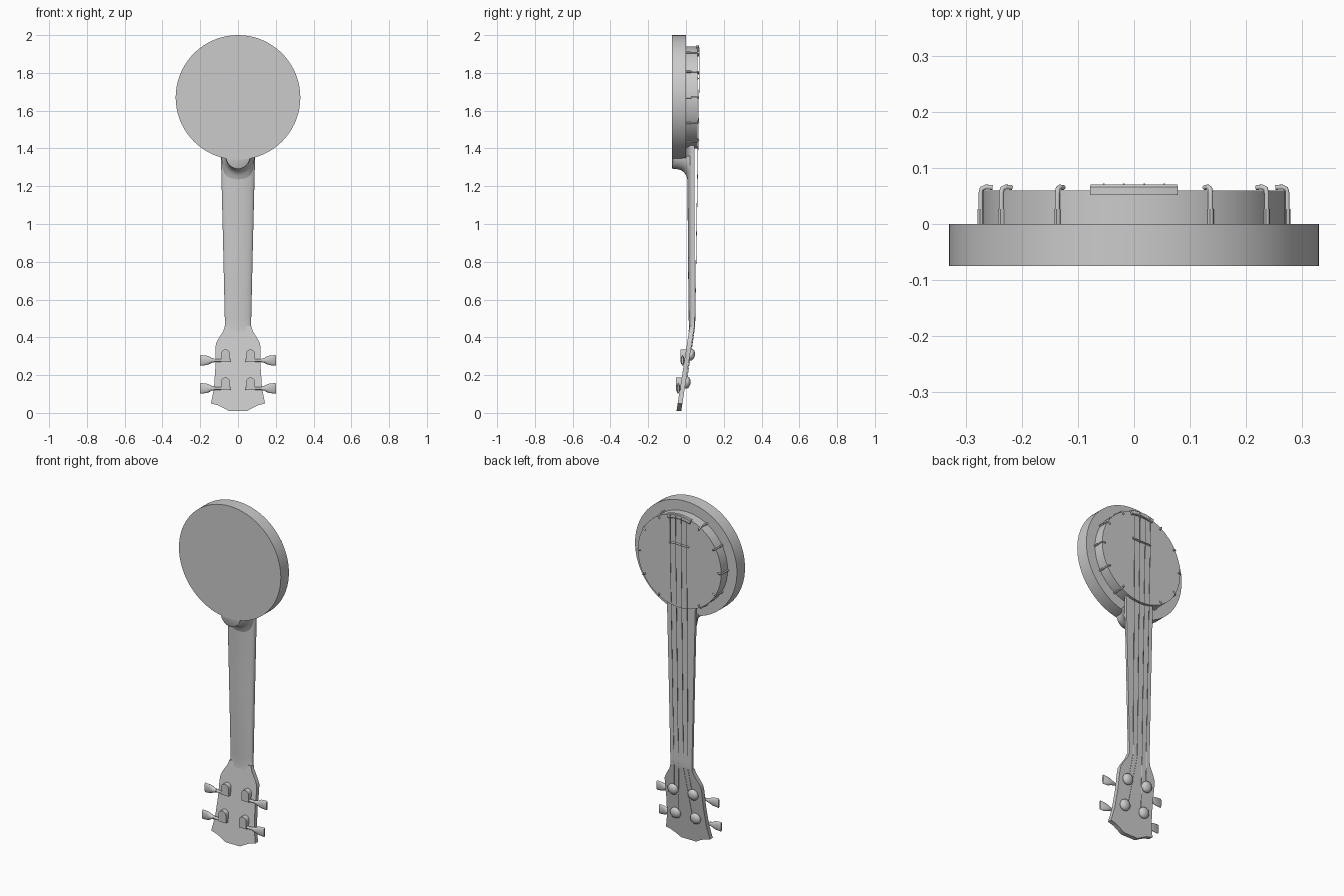
import bpy, bmesh, math
from mathutils import Vector, Matrix

if "Cube" in bpy.data.objects:
    bpy.data.objects.remove(bpy.data.objects["Cube"])

grey = bpy.data.materials.new("plain grey")
grey.diffuse_color = (0.6, 0.6, 0.6, 1)
grey.use_nodes = True
grey.node_tree.nodes["Principled BSDF"].inputs["Base Color"].default_value = grey.diffuse_color
CZ = 1.67  # height of the drum centre


def finish(name, bm, angle=35):
    bmesh.ops.recalc_face_normals(bm, faces=bm.faces)
    me = bpy.data.meshes.new(name)
    bm.to_mesh(me)
    bm.free()
    me.materials.append(grey)
    ob = bpy.data.objects.new(name, me)
    bpy.context.collection.objects.link(ob)
    bpy.ops.object.select_all(action='DESELECT')
    ob.select_set(True)
    bpy.context.view_layer.objects.active = ob
    bpy.ops.object.shade_smooth_by_angle(angle=math.radians(angle))
    return ob


def loft(name, rings, angle=35):
    """Skin a list of equal-length closed rings and cap both ends."""
    bm = bmesh.new()
    vs = [[bm.verts.new(p) for p in r] for r in rings]
    n = len(vs[0])
    for a, b in zip(vs, vs[1:]):
        for i in range(n):
            j = (i + 1) % n
            bm.faces.new((a[i], a[j], b[j], b[i]))
    bm.faces.new(vs[0])
    bm.faces.new(vs[-1])
    return finish(name, bm, angle)


def disc(name, r, y0, y1, seg=72):
    ring = lambda y: [(r * math.cos(2 * math.pi * i / seg), y,
                       CZ + r * math.sin(2 * math.pi * i / seg)) for i in range(seg)]
    return loft(name, [ring(y0), ring(y1)])


def wire(name, pts, r, seg=8):
    """Round rod along a list of points."""
    pts = [Vector(p) for p in pts]
    rings = []
    for i, p in enumerate(pts):
        d = (pts[min(i + 1, len(pts) - 1)] - pts[max(i - 1, 0)]).normalized()
        u = d.cross(Vector((0.31, 0.2, 0.93)) if abs(d.z) < 0.9 else Vector((1, 0, 0))).normalized()
        v = d.cross(u)
        rings.append([p + r * (u * math.cos(2 * math.pi * k / seg) + v * math.sin(2 * math.pi * k / seg))
                      for k in range(seg)])
    return loft(name, rings, 50)


# Drum: wide resonator behind, narrower pot in front
disc("resonator", 0.33, -0.075, 0.0)
disc("pot", 0.27, -0.002, 0.06)

# Tension hooks every 30 degrees, leaving out the neck and tailpiece
for k in range(12):
    if k in (3, 9):
        continue
    a = math.radians(30 * k)
    at = lambda r, y: (r * math.cos(a), y, CZ + r * math.sin(a))
    wire("tension_hook", [at(0.273, 0), at(0.273, 0.055), at(0.271, 0.063), at(0.264, 0.066), at(0.252, 0.065)], 0.0045)
    wire("hook_nut", [at(0.273, 0.0), at(0.273, 0.027)], 0.006, 6)

# Tailpiece: curved bar on the pot rim
rings = []
for k in range(13):
    a = math.radians(90 - 16.5 + 33 * k / 12)
    rings.append([(r * math.cos(a), y, CZ + r * math.sin(a))
                  for r, y in ((0.25, 0.052), (0.276, 0.052), (0.276, 0.066), (0.272, 0.07), (0.254, 0.07), (0.25, 0.066))])
loft("tailpiece", rings)

# Bridge
loft("bridge", [[(x, 0.058, 1.764), (x, 0.058, 1.776), (x, 0.068, 1.772), (x, 0.068, 1.768)] for x in (-0.062, 0.062)])


# Neck: flat playing side, rounded back, tapering to the nut
def neck_ring(z, w, yf, yb):
    side = yf - 0.012
    return [(w, yf, z)] + [(w * math.cos(t), side + (yb - side) * math.sin(t), z)
                           for t in [math.pi * i / 16 for i in range(17)]] + [(-w, yf, z)]


loft("neck", [neck_ring(*s) for s in (
    (0.43, 0.078, 0.040, 0.014), (0.46, 0.070, 0.045, 0.016), (0.50, 0.070, 0.045, 0.014),
    (0.90, 0.079, 0.045, 0.010), (1.22, 0.087, 0.045, 0.008), (1.30, 0.089, 0.045, 0.004),
    (1.42, 0.092, 0.045, 0.002))], 40)


# Heel: rounded block flaring from the neck back to the resonator
def heel_ring(y, rx, rz):
    c = 1.36
    return [(rx * math.cos(t), y, c - rz * math.sin(t)) for t in [math.pi * i / 24 for i in range(25)]]


loft("heel", [heel_ring(*s) for s in (
    (-0.073, 0.060, 0.064), (-0.070, 0.064, 0.068), (-0.045, 0.065, 0.070), (-0.025, 0.069, 0.076),
    (-0.010, 0.076, 0.086), (0.002, 0.083, 0.105), (0.012, 0.087, 0.14), (0.02, 0.087, 0.17))], 50)

# Headstock: slanted plate cut from a symmetrical outline
front_y = lambda z: 0.045 - 0.156 * (0.46 - z)
half = [(0.07, 0.46), (0.077, 0.435), (0.105, 0.39), (0.117, 0.365), (0.12, 0.33), (0.12, 0.24),
        (0.127, 0.13), (0.143, 0.05), (0.105, 0.04), (0.08, 0.028), (0.048, 0.01)]
outline = half + [(-x, z) for x, z in reversed(half)]
loft("headstock", [[(x, front_y(z) - d, z) for x, z in outline] for d in (0, 0.025)], 30)

# Tuners: gear box, shaft and paddle knob behind, domed post in front
for z in (0.278, 0.13):
    back = front_y(z + 0.02) - 0.025
    for s in (-1, 1):
        arch = [(0.042, z - 0.008), (0.090, z - 0.008)]
        arch += [(0.066 + 0.024 * math.cos(t), z + 0.034 + 0.024 * math.sin(t))
                 for t in [math.pi * i / 10 for i in range(11)]]
        loft("tuner_box", [[(s * x, y, zz) for x, zz in arch] for y in (back + 0.006, back - 0.024)])
        y = back - 0.013
        wire("tuner_shaft", [(s * 0.04, y, z), (s * 0.14, y, z)], 0.008)
        rings = []
        for x, ry, rz in ((0.125, 0.010, 0.010), (0.14, 0.012, 0.013), (0.155, 0.012, 0.021),
                          (0.165, 0.010, 0.025), (0.198, 0.007, 0.028), (0.201, 0.005, 0.026)):
            rings.append([(s * x, y + ry * math.cos(t), z + rz * math.sin(t))
                          for t in [2 * math.pi * i / 16 for i in range(16)]])
        loft("tuner_knob", rings)
        bm = bmesh.new()
        zp = z + 0.03
        m = Matrix.Translation((s * 0.065, front_y(zp) + 0.006, zp)) @ Matrix.Rotation(-0.155, 4, 'X')
        bmesh.ops.create_uvsphere(bm, u_segments=20, v_segments=12, radius=1,
                                  matrix=m @ Matrix.Diagonal((0.032, 0.020, 0.032, 1)))
        finish("tuner_dome", bm, 60)

# Strings: tailpiece, bridge, nut, then out to the posts
for x, nx, px, pz in ((-0.054, -0.045, -0.06, 0.31), (-0.018, -0.016, -0.045, 0.16),
                      (0.018, 0.016, 0.045, 0.16), (0.054, 0.045, 0.06, 0.31)):
    wire("string", [(x, 0.071, 1.935), (x, 0.070, 1.77), (nx, 0.047, 0.46), (px, front_y(pz) + 0.004, pz)], 0.0015, 6)
